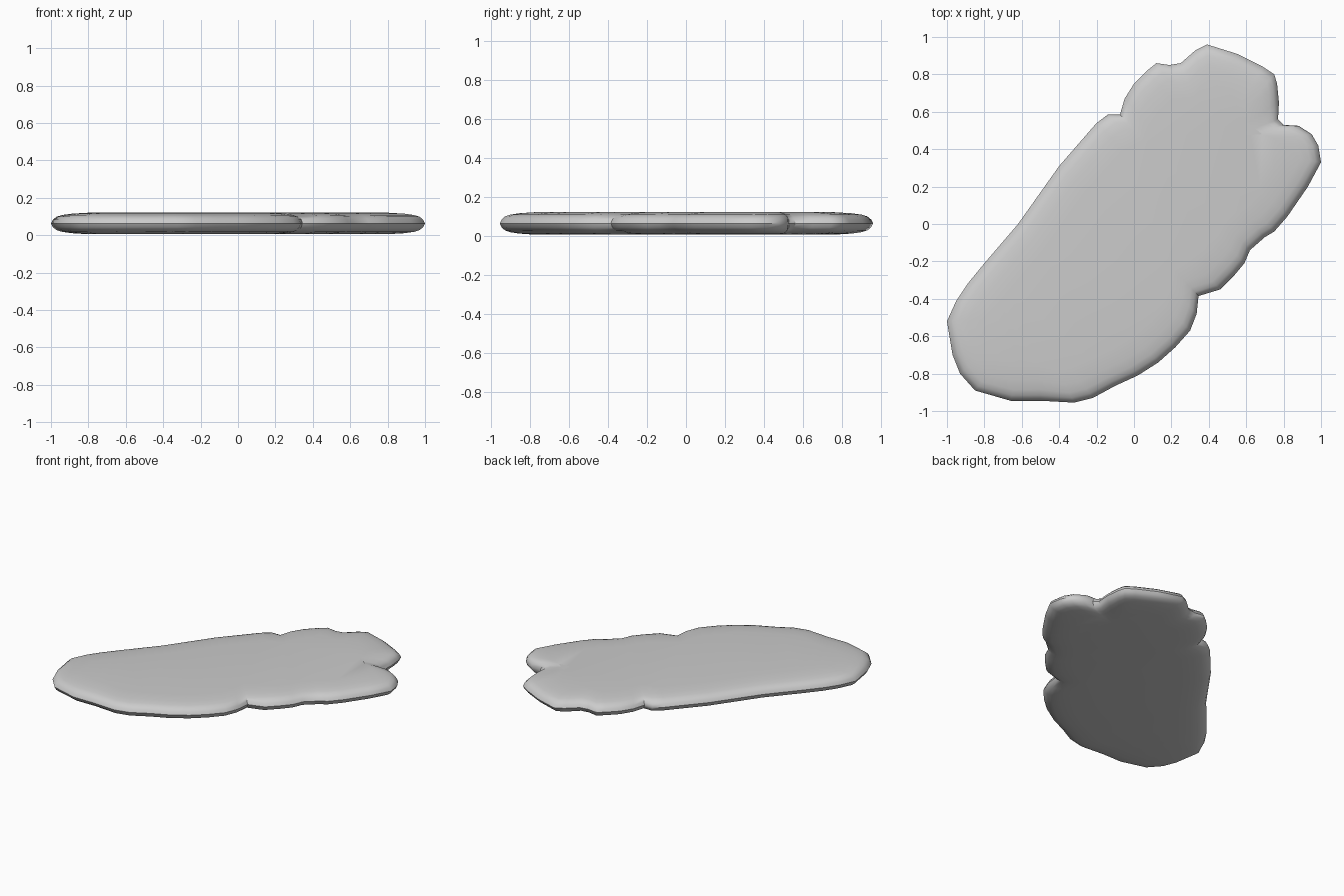
import bpy, bmesh, math
from mathutils import Vector
from mathutils.geometry import intersect_point_line

if "Cube" in bpy.data.objects:
    bpy.data.objects.remove(bpy.data.objects["Cube"])

# Plan outline of the lobed slab, counter-clockwise from the left tip
OUTLINE = [(-1, -.52), (-.97, -.70), (-.93, -.80), (-.85, -.89), (-.66, -.945),
           (-.5, -.945), (-.32, -.955), (-.22, -.93), (-.1, -.865), (.02, -.81),
           (.13, -.74), (.22, -.66), (.30, -.57), (.335, -.48), (.345, -.385),
           (.46, -.35), (.54, -.27), (.59, -.21), (.62, -.14), (.70, -.07),
           (.75, -.04), (.82, .04), (.93, .20), (1, .33), (.985, .42),
           (.95, .48), (.88, .525), (.80, .53), (.77, .56), (.775, .65),
           (.765, .75), (.75, .80), (.69, .84), (.55, .91), (.39, .96),
           (.33, .93), (.25, .86), (.19, .85), (.12, .86), (.07, .82),
           (0, .75), (-.05, .67), (-.075, .585), (-.14, .585), (-.2, .54),
           (-.40, .31), (-.62, 0), (-.80, -.21), (-.89, -.32), (-.95, -.41)]

# Rounded rim: inset from the outline, height from the mid plane
MID = .063
RIM = [(.20, .0575), (.11, .052), (.06, .045), (.03, .036), (.01, .02)]
PROFILE = [(d, -h) for d, h in RIM] + [(0, 0)] + [(d, h) for d, h in reversed(RIM)]

# Spine along the slab that the insets shrink towards
A, B = Vector((-.55, -.5)), Vector((.42, .42))


def inset(p, d):
    p = Vector(p)
    t = min(1, max(0, intersect_point_line(p, A, B)[1]))
    return p + (A.lerp(B, t) - p).normalized() * d


bm = bmesh.new()
rings = []
for d, h in PROFILE:
    rings.append([bm.verts.new((*inset(p, d), MID + h)) for p in OUTLINE])

n = len(OUTLINE)
for lo, hi in zip(rings, rings[1:]):
    for i in range(n):
        j = (i + 1) % n
        bm.faces.new((lo[i], lo[j], hi[j], hi[i]))
caps = [bm.faces.new(rings[0][::-1]), bm.faces.new(rings[-1])]
bmesh.ops.triangulate(bm, faces=caps)
bmesh.ops.recalc_face_normals(bm, faces=bm.faces[:])

mesh = bpy.data.meshes.new("flat_slab")
bm.to_mesh(mesh)
bm.free()
slab = bpy.data.objects.new("flat_slab", mesh)
bpy.context.collection.objects.link(slab)

# Smooth shading with sharp notches
bpy.context.view_layer.objects.active = slab
slab.select_set(True)
bpy.ops.object.shade_smooth_by_angle(angle=math.radians(40))
